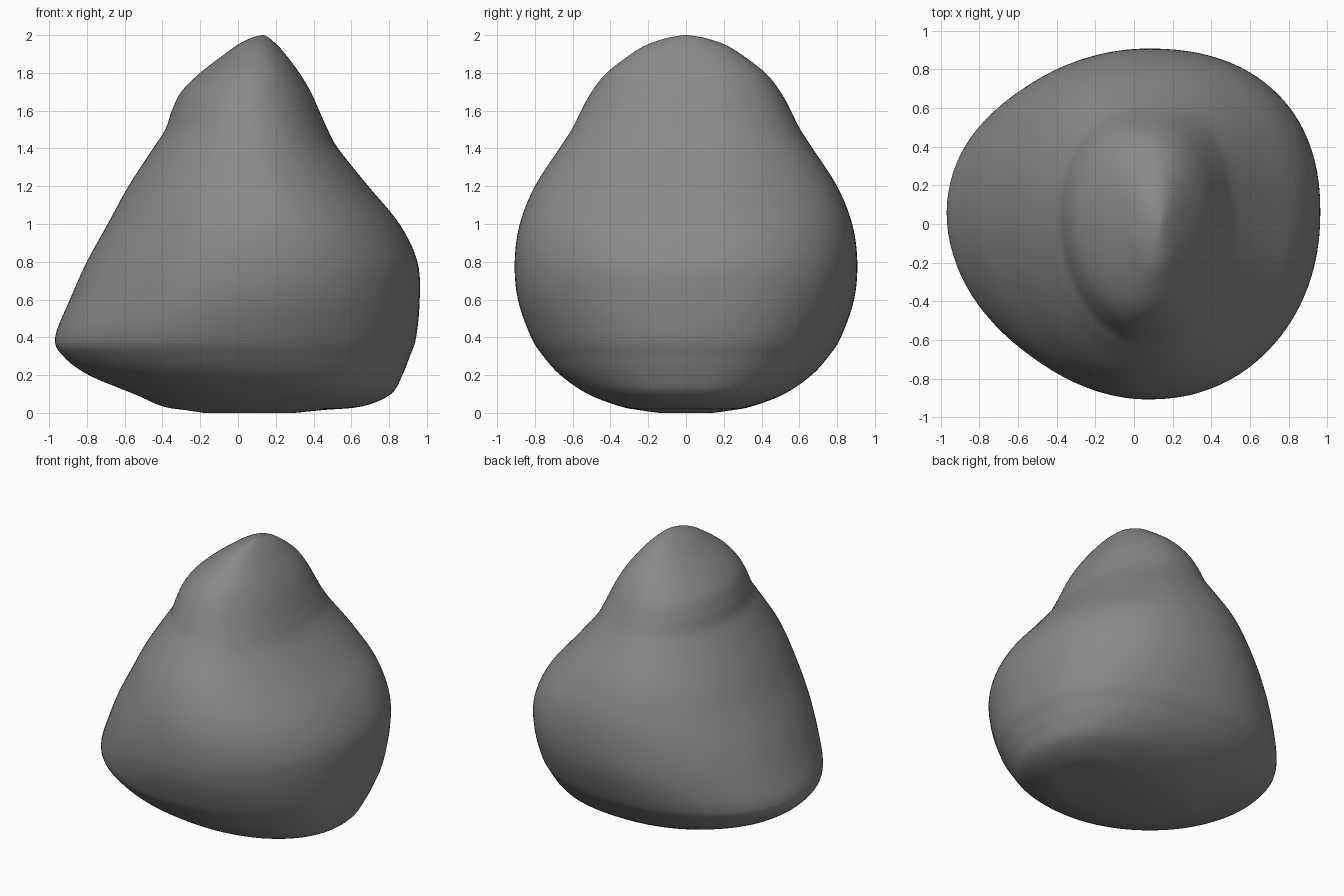
import bpy, bmesh, math

if "Cube" in bpy.data.objects:
    bpy.data.objects.remove(bpy.data.objects["Cube"])

# Horizontal sections: height, left x, right x, half depth in y
ROWS = [
    (0.00, -0.18, 0.30, 0.14), (0.015, -0.28, 0.45, 0.25), (0.035, -0.40, 0.66, 0.35),
    (0.10, -0.55, 0.81, 0.52), (0.20, -0.79, 0.87, 0.665), (0.30, -0.925, 0.91, 0.755),
    (0.40, -0.968, 0.943, 0.82), (0.60, -0.89, 0.962, 0.89), (0.80, -0.80, 0.95, 0.907),
    (1.00, -0.69, 0.855, 0.88), (1.20, -0.58, 0.69, 0.80), (1.40, -0.45, 0.53, 0.67),
    (1.50, -0.385, 0.475, 0.605), (1.60, -0.35, 0.43, 0.555), (1.70, -0.30, 0.385, 0.50),
    (1.80, -0.20, 0.325, 0.42), (1.90, -0.07, 0.25, 0.29), (1.95, 0.00, 0.205, 0.205),
    (1.985, 0.07, 0.165, 0.10), (2.00, 0.125, 0.14, 0.012),
]
STEPS, SEGMENTS = 5, 96


def spline(a, b, c, d, t):
    """Catmull-Rom blend between rows b and c."""
    return [0.5 * (2 * q + (r - p) * t + (2 * p - 5 * q + 4 * r - s) * t * t
                   + (3 * q - p - 3 * r + s) * t ** 3)
            for p, q, r, s in zip(a, b, c, d)]


def section(bm, z, left, right, depth):
    """Oval ring, a little boxier on the right, with its ends swung back."""
    mid, half = (left + right) / 2, (right - left) / 2
    ring = []
    for i in range(SEGMENTS):
        ang = 2 * math.pi * i / SEGMENTS
        c, s = math.cos(ang), math.sin(ang)
        power = 2 / 2.2 if c > 0 else 1.0
        u = math.copysign(abs(c) ** power, c)
        v = math.copysign(abs(s) ** power, s)
        y = depth * v + 0.07 * depth * u * u
        ring.append(bm.verts.new((mid + half * u, y, max(z, 0.0))))
    return ring


# Body: loft through the sections
bm = bmesh.new()
n = len(ROWS)
rings = []
for i in range(n - 1):
    pts = [ROWS[min(max(i + k, 0), n - 1)] for k in (-1, 0, 1, 2)]
    for k in range(STEPS):
        rings.append(section(bm, *spline(*pts, k / STEPS)))
rings.append(section(bm, *ROWS[-1]))
for lo, hi in zip(rings, rings[1:]):
    for i in range(SEGMENTS):
        j = (i + 1) % SEGMENTS
        bm.faces.new((lo[i], lo[j], hi[j], hi[i]))
bm.faces.new(rings[0][::-1])
bm.faces.new(rings[-1])
bmesh.ops.recalc_face_normals(bm, faces=bm.faces)
for f in bm.faces:
    f.smooth = True

mesh = bpy.data.meshes.new("rounded_body")
bm.to_mesh(mesh)
bm.free()
body = bpy.data.objects.new("rounded_body", mesh)
bpy.context.collection.objects.link(body)

# Plain grey surface
grey = bpy.data.materials.new("grey")
grey.diffuse_color = (0.25, 0.25, 0.25, 1)
grey.use_nodes = True
grey.node_tree.nodes["Principled BSDF"].inputs["Base Color"].default_value = grey.diffuse_color
mesh.materials.append(grey)
